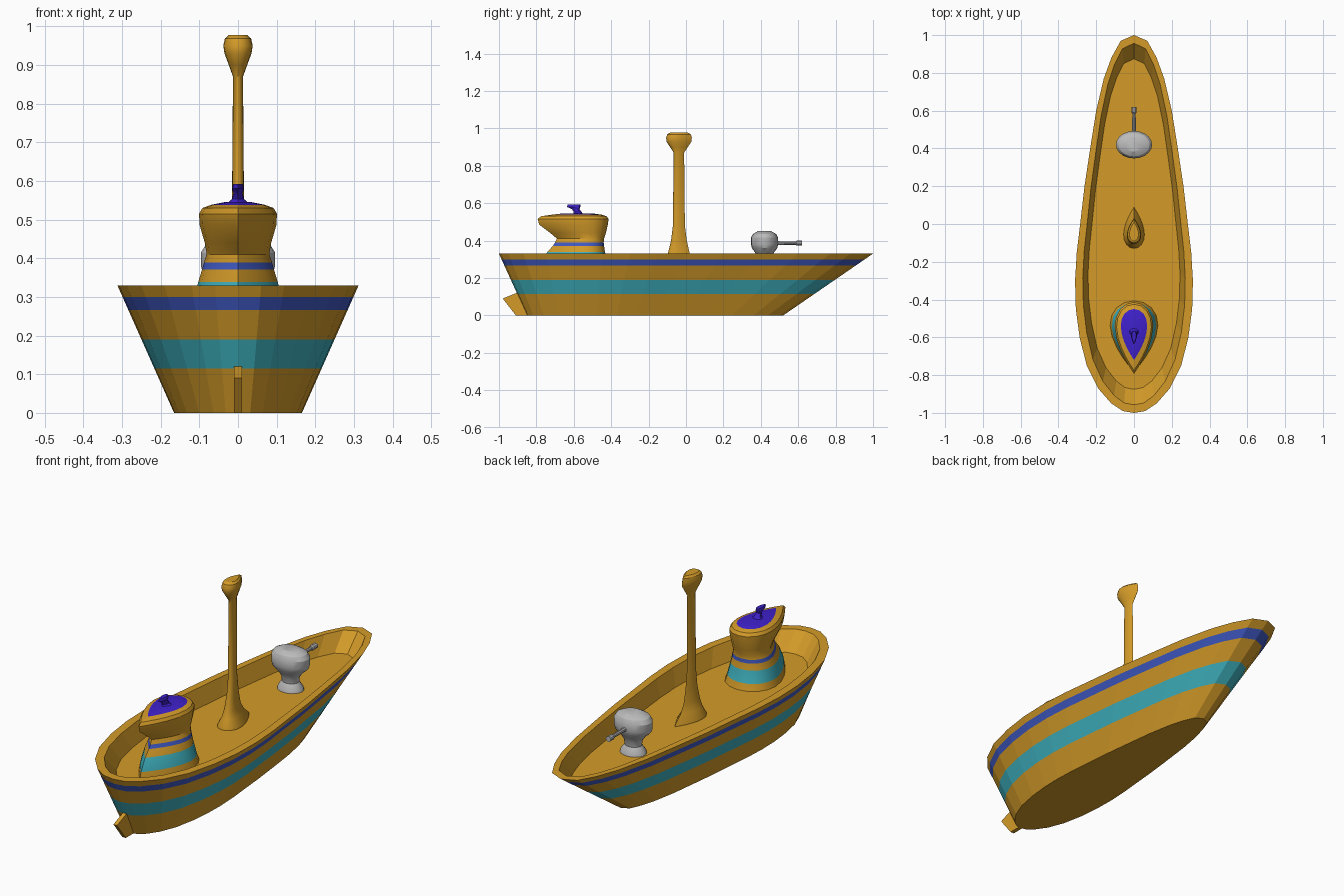
import bpy, bmesh, math
from mathutils import Vector

if "Cube" in bpy.data.objects:
    bpy.data.objects.remove(bpy.data.objects["Cube"])


def material(name, rgb):
    m = bpy.data.materials.new(name)
    m.diffuse_color = (*rgb, 1)
    m.use_nodes = True
    m.node_tree.nodes["Principled BSDF"].inputs["Base Color"].default_value = m.diffuse_color
    return m


WOOD = material("golden wood", (0.66, 0.33, 0.022))
TEAL = material("teal", (0.05, 0.45, 0.53))
BLUE = material("blue", (0.05, 0.10, 0.54))
PURPLE = material("purple", (0.05, 0.015, 0.60))
GREY = material("grey metal", (0.50, 0.50, 0.50))


def loft(name, rings, bands, mats, smooth=None):
    """Skin closed rings; bands gives the material slot of each strip, then end caps."""
    bm = bmesh.new()
    loops = [[bm.verts.new(p) for p in ring] for ring in rings]
    n = len(loops[0])
    for a, b, slot in zip(loops, loops[1:], bands):
        for i in range(n):
            j = (i + 1) % n
            bm.faces.new((a[i], a[j], b[j], b[i])).material_index = slot
    bm.faces.new(loops[0][::-1]).material_index = bands[0]
    bm.faces.new(loops[-1]).material_index = bands[-1]
    bmesh.ops.recalc_face_normals(bm, faces=bm.faces)
    me = bpy.data.meshes.new(name)
    bm.to_mesh(me)
    bm.free()
    for m in mats:
        me.materials.append(m)
    ob = bpy.data.objects.new(name, me)
    bpy.context.collection.objects.link(ob)
    if smooth:
        bpy.ops.object.select_all(action='DESELECT')
        ob.select_set(True)
        bpy.context.view_layer.objects.active = ob
        bpy.ops.object.shade_smooth_by_angle(angle=math.radians(smooth))
    return ob


def teardrop(z, y_round, y_tip, rx, n=20):
    """Ring with a round end and a narrow end along y."""
    pts = []
    for i in range(n):
        t = 2 * math.pi * i / n
        x = rx * math.sin(t) * abs(math.cos(t / 2)) / 0.77
        y = (y_round + y_tip) / 2 + (y_round - y_tip) / 2 * math.cos(t)
        pts.append(Vector((x, y, z)))
    return pts


def ellipse(z, rx, ry, cy, n=20):
    return [Vector((rx * math.cos(2 * math.pi * i / n),
                    cy + ry * math.sin(2 * math.pi * i / n), z)) for i in range(n)]


# Hull: half outline (y, half width) mirrored, lofted from keel to rim to sunken deck
half = [(1, 0), (.97, .07), (.88, .12), (.77, .16), (.6, .2), (.4, .232), (.2, .262),
        (0, .285), (-.15, .303), (-.3, .312), (-.45, .308), (-.6, .288), (-.75, .25),
        (-.87, .19), (-.95, .12), (-.99, .06), (-1, 0)]
outline = half + [(y, -w) for y, w in half[-2:0:-1]]


def hull_ring(z, sx=None, sy=1.0, oy=0.0):
    if sx is None:
        f = z / 0.33
        sx, sy, oy = 0.53 + 0.47 * f, 0.685 + 0.315 * f, -0.165 * (1 - f)
    return [Vector((w * sx, y * sy + oy, z)) for y, w in outline]


rings = [hull_ring(z) for z in (0, .115, .19, .266, .30, .33)]
rings += [hull_ring(.33, .87, .957), hull_ring(.245, .78, .875)]
loft("hull", rings, [0, 1, 0, 2, 0, 0, 0], [WOOD, TEAL, BLUE])

# Rudder: thin plate at the stern
plate = [(-.98, .09), (-.91, 0), (-.83, 0), (-.88, .12), (-.905, .12)]
loft("rudder", [[Vector((x, y, z)) for y, z in plate] for x in (-.01, .01)], [0], [WOOD])

# Mast: flared foot, slim shaft, bulbous lookout head, narrow end forward
mast = [(.24, -.13, .09, .056), (.255, -.128, .085, .054), (.29, -.11, .045, .035),
        (.33, -.097, .02, .024), (.40, -.08, .004, .018), (.48, -.07, -.006, .016),
        (.87, -.066, -.01, .013), (.90, -.085, .01, .024), (.93, -.105, .03, .035),
        (.95, -.106, .031, .038), (.968, -.10, .026, .034), (.977, -.085, .01, .024)]
loft("mast", [teardrop(*r) for r in mast], [0] * (len(mast) - 1), [WOOD], 30)

# Cabin: banded flared base, neck, overhanging head and purple roof panel
cabin = [(.24, -.405, -.785, .128), (.278, -.418, -.775, .118), (.338, -.433, -.742, .103),
         (.371, -.438, -.712, .093), (.389, -.44, -.70, .088), (.41, -.438, -.69, .081),
         (.44, -.428, -.725, .086), (.485, -.418, -.785, .099), (.515, -.414, -.793, .101),
         (.53, -.425, -.775, .092), (.538, -.45, -.72, .070), (.545, -.50, -.66, .035)]
cabin_bands = [0, 1, 0, 2, 0, 0, 0, 0, 0, 0, 3]
loft("cabin", [teardrop(*r) for r in cabin], cabin_bands, [WOOD, TEAL, BLUE, PURPLE], 30)

# Roof fin leaning toward the stern
fin = [(.54, -.55, -.605, .03), (.553, -.558, -.60, .016), (.568, -.57, -.61, .012),
       (.58, -.565, -.637, .016), (.592, -.565, -.632, .012)]
loft("roof_fin", [teardrop(*r, 12) for r in fin], [0] * 4, [PURPLE], 30)

# Gun turret: flared foot, neck and oval dome
turret = [(.24, .066, .055), (.26, .062, .052), (.285, .042, .036), (.31, .044, .040),
          (.335, .062, .05), (.36, .090, .068), (.38, .096, .073), (.415, .096, .073),
          (.435, .083, .062), (.45, .052, .036)]
loft("gun_turret", [ellipse(z, rx, ry, .42) for z, rx, ry in turret],
     [0] * (len(turret) - 1), [GREY], 30)

# Gun barrel: slim tube with a thicker muzzle
barrel = [(.47, .013), (.51, .010), (.585, .009), (.59, .014), (.62, .014)]
loft("gun_barrel",
     [[Vector((r * math.cos(a * math.pi / 5), y, .386 + r * math.sin(a * math.pi / 5)))
       for a in range(10)] for y, r in barrel], [0] * 4, [GREY], 30)
